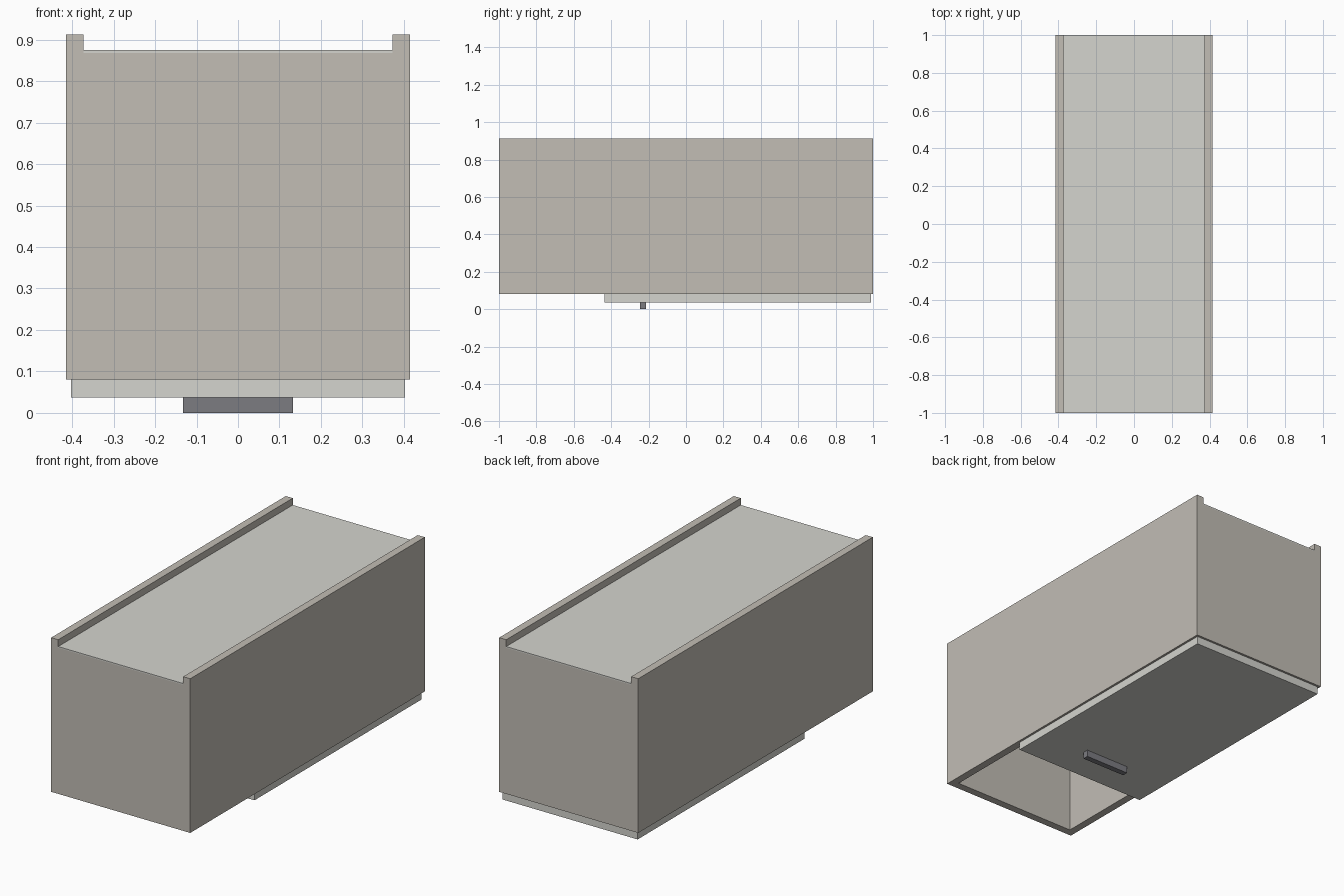
import bpy, bmesh
from mathutils import Vector

if "Cube" in bpy.data.objects:
    bpy.data.objects.remove(bpy.data.objects["Cube"])


def material(name, rgb):
    m = bpy.data.materials.new(name)
    m.diffuse_color = (*rgb, 1)
    m.use_nodes = True
    m.node_tree.nodes["Principled BSDF"].inputs["Base Color"].default_value = m.diffuse_color
    return m


def add_object(name, bm, mat=None):
    bmesh.ops.recalc_face_normals(bm, faces=bm.faces)
    me = bpy.data.meshes.new(name)
    bm.to_mesh(me)
    bm.free()
    ob = bpy.data.objects.new(name, me)
    bpy.context.collection.objects.link(ob)
    if mat:
        me.materials.append(mat)
    return ob


def box(name, x, y, z, mat=None):
    """Box spanning the (min, max) pairs x, y, z."""
    bm = bmesh.new()
    bmesh.ops.create_cube(bm, size=1)
    for v in bm.verts:
        v.co = Vector([(r[0] + r[1]) / 2 + c * (r[1] - r[0])
                       for c, r in zip(v.co, (x, y, z))])
    return add_object(name, bm, mat)


body_mat = material("carcass_finish", (0.54, 0.51, 0.46))
panel_mat = material("panel_finish", (0.66, 0.66, 0.62))
handle_mat = material("handle_metal", (0.2, 0.2, 0.22))

W, WALL = 0.415, 0.042
INNER = W - WALL
Z0, Z_PANEL, Z1 = 0.08, 0.868, 0.912

# Carcass: notched profile extruded along the length
profile = [(-W, Z0), (W, Z0), (W, Z1), (INNER, Z1),
           (INNER, Z_PANEL), (-INNER, Z_PANEL), (-INNER, Z1), (-W, Z1)]
bm = bmesh.new()
face = bm.faces.new([bm.verts.new((x, -1, z)) for x, z in profile])
ext = bmesh.ops.extrude_face_region(bm, geom=[face])["geom"]
bmesh.ops.translate(bm, vec=(0, 2, 0),
                    verts=[g for g in ext if isinstance(g, bmesh.types.BMVert)])
carcass = add_object("cabinet_carcass", bm, body_mat)

# Hollow interior, open at the door side
cutter = box("interior_cutter", (-INNER, INNER), (-1 + WALL, 1 - WALL), (0, Z_PANEL - 0.004))
cutter.hide_render = True
cutter.hide_viewport = True
cutter.display_type = 'WIRE'
cut = carcass.modifiers.new("interior", 'BOOLEAN')
cut.operation = 'DIFFERENCE'
cut.solver = 'EXACT'
cut.object = cutter

# Recessed thin back panel
box("back_panel", (-INNER, INNER), (-1, 1), (Z_PANEL, 0.875), panel_mat)

# Shelf dividing the open niche from the space behind the door
box("divider_shelf", (-INNER, INNER), (-0.447, -0.405), (Z0, Z_PANEL - 0.004), body_mat)

# Door and its bar handle
box("door", (-0.403, 0.403), (-0.435, 0.988), (0.037, Z0), panel_mat)
box("door_handle", (-0.133, 0.133), (-0.245, -0.214), (0, 0.037), handle_mat)
